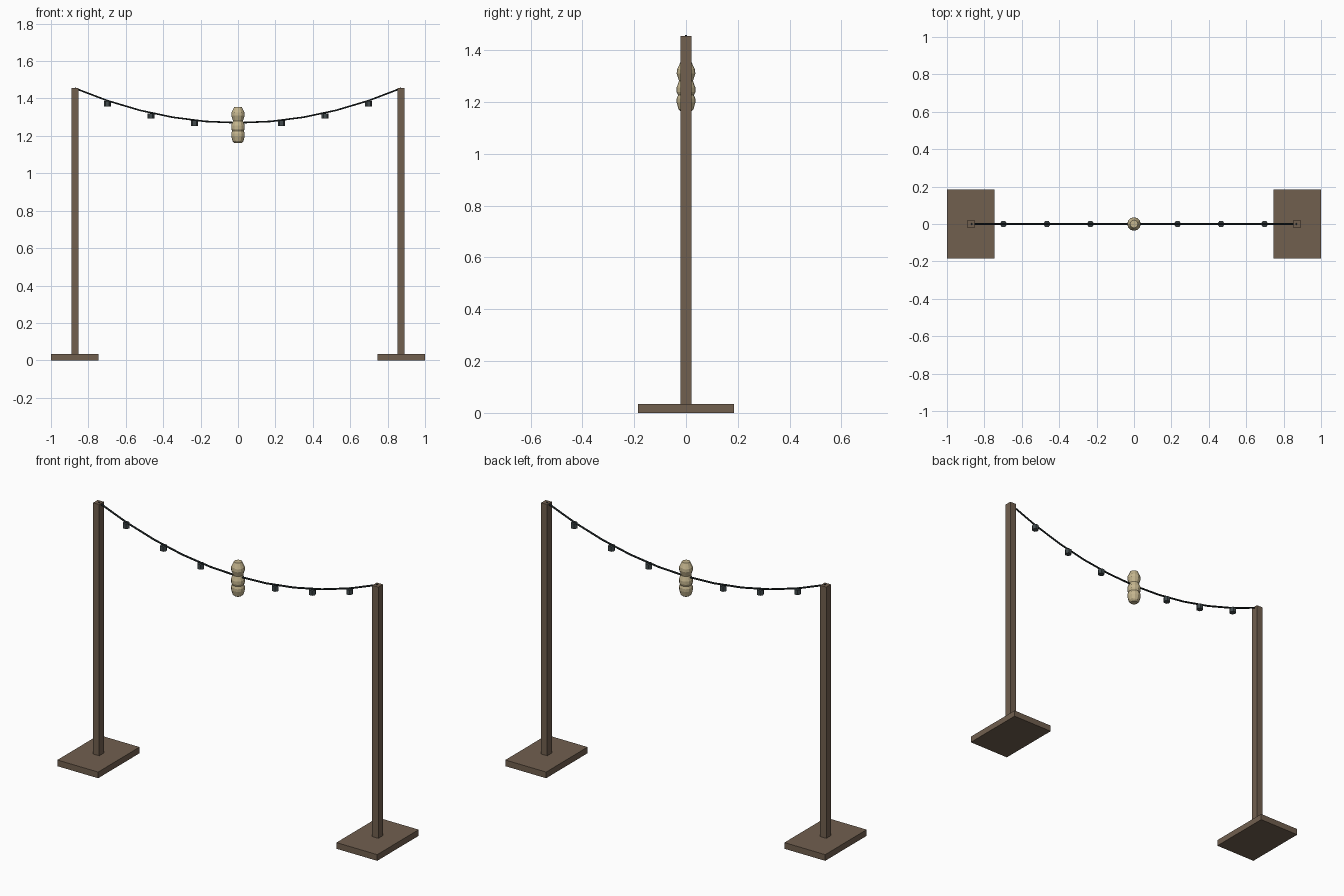
import bpy, bmesh, math

if "Cube" in bpy.data.objects:
    bpy.data.objects.remove(bpy.data.objects["Cube"])

def mat(name, rgb):
    m = bpy.data.materials.new(name)
    m.diffuse_color = (*rgb, 1)
    m.use_nodes = True
    m.node_tree.nodes["Principled BSDF"].inputs["Base Color"].default_value = m.diffuse_color
    return m

WOOD = mat("brown wood", (0.165, 0.115, 0.078))
CABLE = mat("black cable", (0.012, 0.017, 0.018))
GREY = mat("dark grey", (0.055, 0.07, 0.075))
TAN = mat("pale tan", (0.55, 0.46, 0.27))

PX, TOP, SAG = 0.8725, 1.455, 0.185

def cable_z(x):
    return TOP - SAG + SAG * (x / PX) ** 2

def box(name, x0, x1, y, z0, z1, m):
    bpy.ops.mesh.primitive_cube_add(size=1, location=((x0 + x1) / 2, 0, (z0 + z1) / 2))
    o = bpy.context.object
    o.name = name
    o.scale = (x1 - x0, 2 * y, z1 - z0)
    o.data.materials.append(m)

def lathe(name, profile, sides, m, loc, turn=0.0):
    """Closed solid of stacked rings (radius, z) around the z axis."""
    bm = bmesh.new()
    rings = [[bm.verts.new((r * math.cos(turn + 2 * math.pi * i / sides),
                            r * math.sin(turn + 2 * math.pi * i / sides), z))
              for i in range(sides)] for r, z in profile]
    for a, b in zip(rings, rings[1:]):
        for i in range(sides):
            j = (i + 1) % sides
            bm.faces.new((a[i], a[j], b[j], b[i]))
    bm.faces.new(rings[0][::-1])
    bm.faces.new(rings[-1])
    me = bpy.data.meshes.new(name)
    bm.to_mesh(me)
    bm.free()
    me.materials.append(m)
    o = bpy.data.objects.new(name, me)
    o.location = loc
    bpy.context.collection.objects.link(o)

# Feet and posts
for side, s in (("left", -1), ("right", 1)):
    c = s * PX
    box(side + "_foot", c - 0.1275, c + 0.1275, 0.185, 0, 0.035, WOOD)
    box(side + "_post", c - 0.019, c + 0.019, 0.0205, 0.035, 1.455, WOOD)

# Sagging cable in ten straight spans
cu = bpy.data.curves.new("cable", 'CURVE')
cu.dimensions = '3D'
cu.bevel_depth = 0.005
cu.bevel_resolution = 1
cu.use_fill_caps = True
sp = cu.splines.new('POLY')
sp.points.add(10)
for i, p in enumerate(sp.points):
    x = -PX + 2 * PX * i / 10
    p.co = (x, 0, cable_z(x), 1)
cu.materials.append(CABLE)
bpy.context.collection.objects.link(bpy.data.objects.new("cable", cu))

# Small lamp sockets hanging under the cable
for k in (-3, -2, -1, 1, 2, 3):
    x = k * 0.2327
    lathe("socket", [(0.019, -0.014), (0.019, 0.014)], 6, GREY,
          (x, 0, cable_z(x) - 0.016), math.pi / 6 * 0)

# Three-lobed lantern in the middle
lathe("lantern", [(0.020, 1.163), (0.029, 1.172), (0.036, 1.198), (0.036, 1.213),
                  (0.031, 1.226), (0.036, 1.238), (0.036, 1.256), (0.027, 1.281),
                  (0.036, 1.309), (0.035, 1.325), (0.021, 1.354)], 12, TAN, (0, 0, 0))
